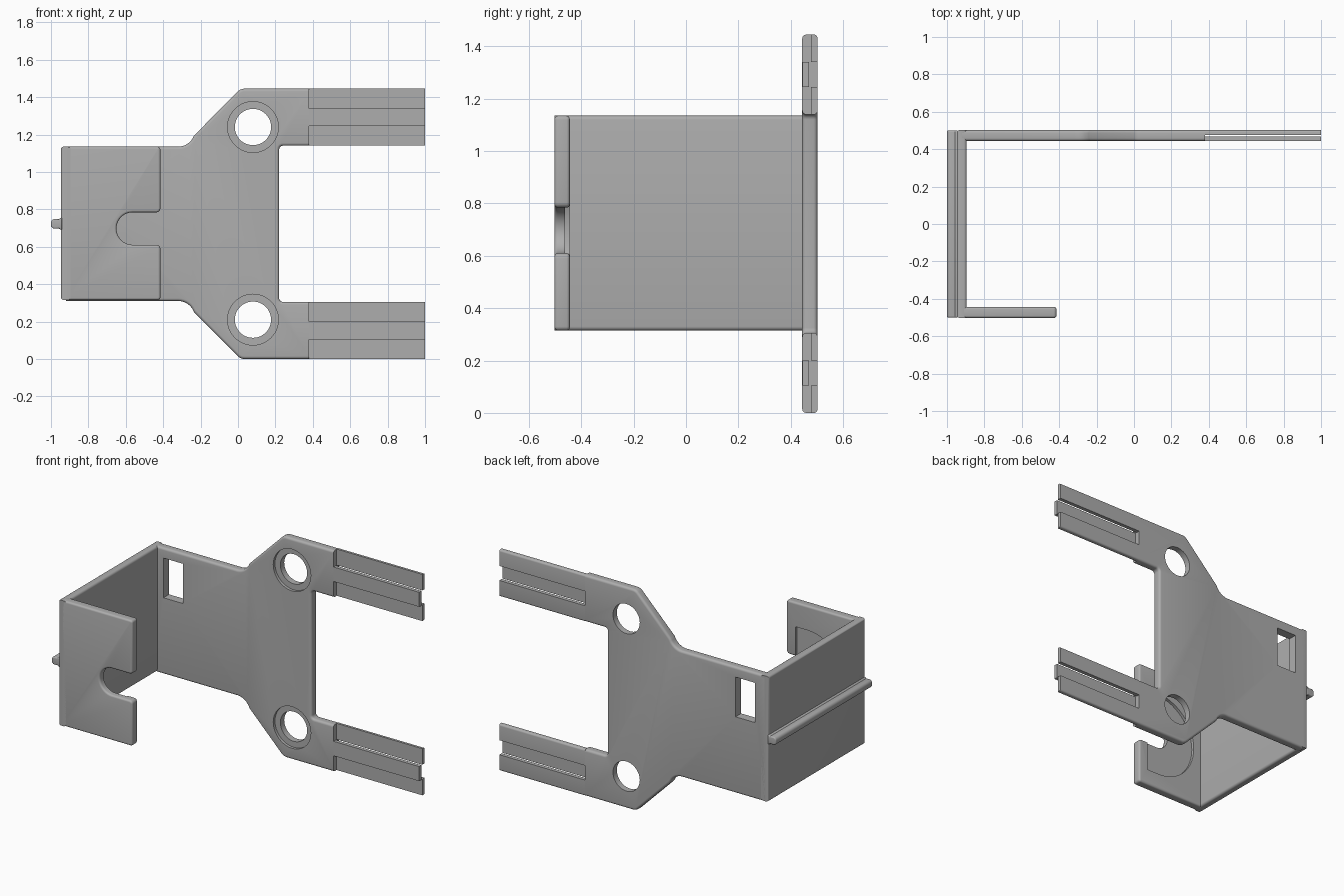
import bpy, bmesh, math
from mathutils import Vector

if "Cube" in bpy.data.objects:
    bpy.data.objects.remove(bpy.data.objects["Cube"])

grey = bpy.data.materials.new("plain grey")
grey.use_nodes = True
COLOR = (0.42, 0.42, 0.42, 1)
grey.diffuse_color = COLOR
grey.node_tree.nodes["Principled BSDF"].inputs["Base Color"].default_value = COLOR

H = 1.445                    # full height
Y0, Y1 = 0.444, 0.502        # back plate thickness
ARM_X = 0.38                 # where the rails begin


def arc(cx, cz, r, a0, a1, n=8):
    angles = [math.radians(a0 + (a1 - a0) * i / n) for i in range(n + 1)]
    return [(cx + r * math.cos(a), cz + r * math.sin(a)) for a in angles]


def flip(points, height=H):
    return [(x, height - z) for x, z in reversed(points)]


def extrude(name, outline, a, b, axis="y", bevel=0.0, rule=None):
    """Extrude an outline (xz along y, or yz along x) and round its rim edges."""
    def place(p, d):
        return (p[0], d, p[1]) if axis == "y" else (d, p[0], p[1])
    bm = bmesh.new()
    low = [bm.verts.new(place(p, a)) for p in outline]
    high = [bm.verts.new(place(p, b)) for p in outline]
    bm.faces.new(low)
    bm.faces.new(reversed(high))
    rims = []
    for i in range(len(outline)):
        j = (i + 1) % len(outline)
        bm.faces.new((low[i], high[i], high[j], low[j]))
        rims += [bm.edges.get((low[i], low[j])), bm.edges.get((high[i], high[j]))]
    bmesh.ops.recalc_face_normals(bm, faces=bm.faces)
    if bevel:
        chosen = [e for e in rims if rule is None or rule((e.verts[0].co + e.verts[1].co) / 2)]
        bmesh.ops.bevel(bm, geom=chosen, offset=bevel, segments=4, profile=0.5,
                        affect="EDGES", clamp_overlap=True)
    mesh = bpy.data.meshes.new(name)
    bm.to_mesh(mesh)
    bm.free()
    mesh.materials.append(grey)
    ob = bpy.data.objects.new(name, mesh)
    bpy.context.scene.collection.objects.link(ob)
    return ob


def box(x0, x1, z0, z1):
    return [(x0, z0), (x1, z0), (x1, z1), (x0, z1)]


def activate(ob):
    bpy.ops.object.select_all(action="DESELECT")
    ob.select_set(True)
    bpy.context.view_layer.objects.active = ob


def cut(ob, outline, a, b):
    cutter = extrude("cutter", outline, a, b)
    cutter.hide_render = True
    mod = ob.modifiers.new("cut", "BOOLEAN")
    mod.operation, mod.solver, mod.object = "DIFFERENCE", "EXACT", cutter
    activate(ob)
    bpy.ops.object.modifier_apply(modifier=mod.name)
    bpy.data.objects.remove(cutter)


# Back plate with flared shoulders and an open bay
upper = ([(-0.92, 1.135)] + arc(-0.32, 1.225, 0.09, -90, -20)
         + arc(0.035, 1.395, 0.05, 135, 90, 5)
         + [(ARM_X, H), (ARM_X, 1.14)] + arc(0.24, 1.12, 0.02, 90, 180, 5))
back_plate = extrude("back_plate", upper + flip(upper), Y0, Y1, bevel=0.015,
                     rule=lambda m: -0.91 < m.x < ARM_X - 0.001)

# Counterbored screw holes and latch window
for z in (0.21, H - 0.205):
    circle = arc(0.08, z, 0.097, 0, 360, 48)[:-1]
    bore = arc(0.08, z, 0.136, 0, 360, 48)[:-1]
    cut(back_plate, bore, Y0 - 0.05, Y0 + 0.018)
    cut(back_plate, circle, Y0 - 0.05, Y1 + 0.05)
cut(back_plate, box(-0.85, -0.71, 0.81, 1.07), Y0 - 0.05, Y1 + 0.05)

# Side wall
side_wall = extrude("side_wall", box(-Y1, Y1, 0.315, 1.135), -0.947, -0.895, "x", 0.015,
                    rule=lambda m: m.x < -0.93 or abs(m.y) < 0.1)

# Front flange with a rounded slot open to its free edge
MID = 0.697
END = -0.415
flange_outline = ([(-0.92, 0.315)] + arc(END - 0.015, 0.33, 0.015, -90, 0, 4)
                  + arc(END - 0.02, MID - 0.107, 0.02, 0, 90, 4)
                  + arc(-0.563, MID, 0.087, 270, 90, 20)
                  + arc(END - 0.02, MID + 0.107, 0.02, -90, 0, 4)
                  + arc(END - 0.015, 1.12, 0.015, 0, 90, 4) + [(-0.92, 1.135)])
front_flange = extrude("front_flange", flange_outline, -Y1, -Y0, bevel=0.012,
                       rule=lambda m: m.x > -0.91)

# Shallow round-ended pocket on the inside of the flange
pocket = arc(-0.563, MID, 0.28, 90, 270, 28) + [(-0.48, MID - 0.28), (-0.48, MID + 0.28)]
cut(front_flange, pocket, -Y0 - 0.018, -Y0 + 0.04)

# Rounded ridge along the outside of the wall
half = [(-0.94, 0.69), (-0.951, 0.692), (-0.958, 0.698)] + arc(-0.98, 0.7165, 0.02, 270, 180, 5)
outer_ridge = extrude("outer_ridge", half + flip(half), -Y1 + 0.002, Y1 - 0.002, bevel=0.008)

# Rails: two rear lips with a front tongue between them, on each arm
rails = []
for base, side in ((0.0, "lower"), (1.14, "upper")):
    top = base + 0.305
    start = ARM_X - 0.0005
    rails += [
        extrude(side + "_rail_outer_lip", box(start, 1, base + 0.2, top), Y1 - 0.025, Y1,
                bevel=0.012, rule=lambda m: m.y > Y1 - 0.001 and m.z > top - 0.001),
        extrude(side + "_rail_inner_lip", box(start, 1, base, base + 0.105), Y1 - 0.025, Y1,
                bevel=0.012, rule=lambda m: m.y > Y1 - 0.001 and m.z < base + 0.001),
        extrude(side + "_rail_tongue", box(start, 1, base + 0.105, base + 0.2),
                Y0 + 0.001, Y0 + 0.025),
    ]

# Smooth the rounded edges, keep the corners crisp
for ob in [back_plate, side_wall, front_flange, outer_ridge] + rails:
    activate(ob)
    bpy.ops.object.shade_smooth_by_angle(angle=math.radians(35))
